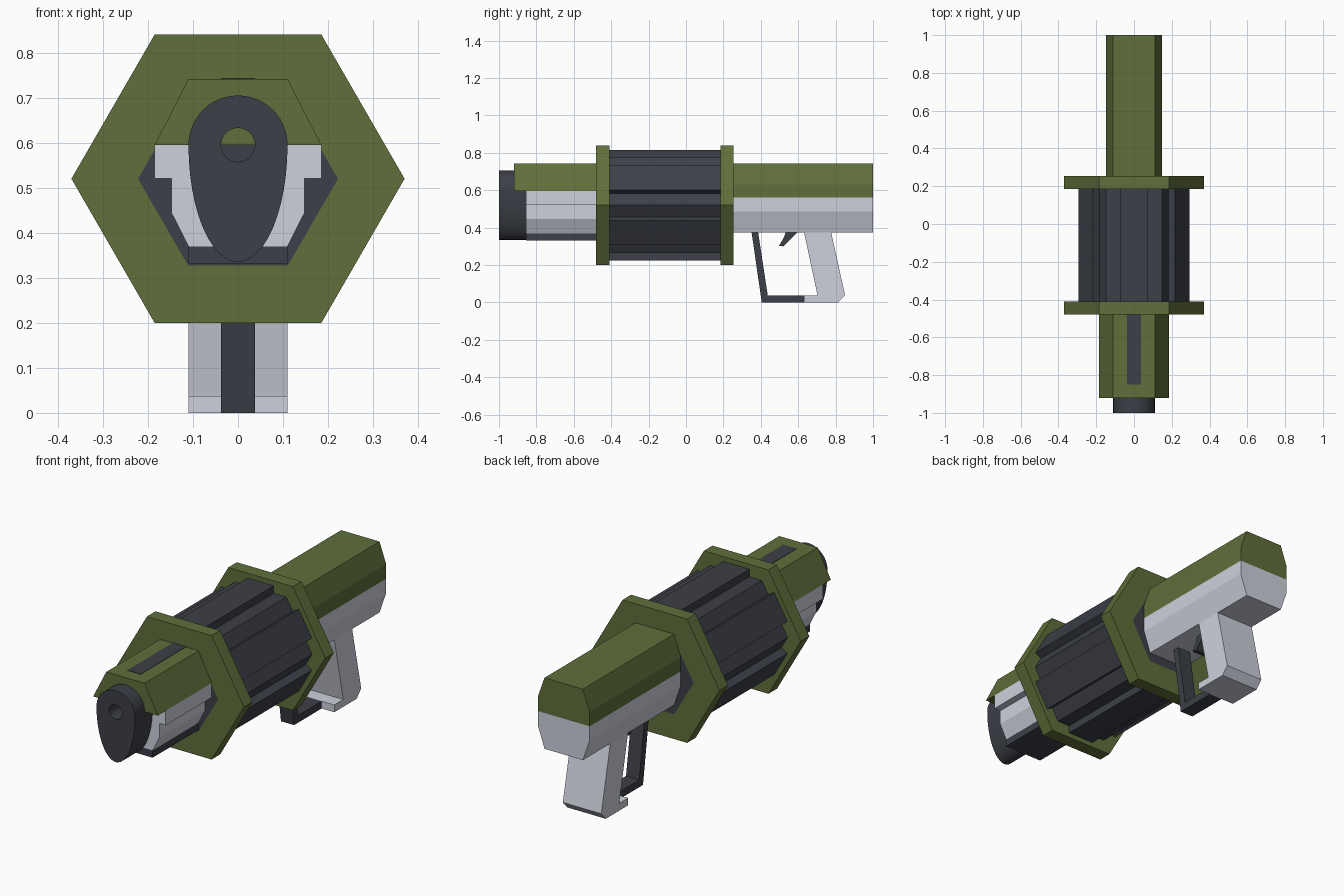
import bpy, bmesh
from math import sin, cos, pi, radians

if "Cube" in bpy.data.objects:
    bpy.data.objects.remove(bpy.data.objects["Cube"])


def material(name, rgb):
    m = bpy.data.materials.new(name)
    m.diffuse_color = (*rgb, 1)
    m.use_nodes = True
    m.node_tree.nodes["Principled BSDF"].inputs["Base Color"].default_value = m.diffuse_color
    return m


GREEN = material("olive", (0.115, 0.156, 0.042))
DARK = material("dark_metal", (0.045, 0.050, 0.063))
PALE = material("pale_metal", (0.62, 0.64, 0.72))
ZC = 0.52  # height of the drum axis


def finish(bm, name, mat):
    bmesh.ops.recalc_face_normals(bm, faces=bm.faces)
    me = bpy.data.meshes.new(name)
    bm.to_mesh(me)
    bm.free()
    ob = bpy.data.objects.new(name, me)
    bpy.context.collection.objects.link(ob)
    me.materials.append(mat)
    return ob


def add_prism(bm, pts, lo, hi, axis):
    """Extrude a 2D outline: (x, z) along y, or (y, z) along x."""
    def place(p, t):
        return (p[0], t, p[1]) if axis == 'y' else (t, p[0], p[1])
    a = [bm.verts.new(place(p, lo)) for p in pts]
    b = [bm.verts.new(place(p, hi)) for p in pts]
    bm.faces.new(a)
    bm.faces.new(b[::-1])
    for i in range(len(pts)):
        j = (i + 1) % len(pts)
        bm.faces.new((a[i], a[j], b[j], b[i]))


def prism(name, pts, lo, hi, mat, axis='y'):
    bm = bmesh.new()
    add_prism(bm, pts, lo, hi, axis)
    return finish(bm, name, mat)


def ring(name, outer, inner, y0, y1, mat):
    """Plate with a hole: outer and inner outlines have equal point counts."""
    bm = bmesh.new()
    loops = [[bm.verts.new((x, y, z)) for x, z in pts]
             for pts, y in ((outer, y0), (outer, y1), (inner, y1), (inner, y0))]
    n = len(outer)
    for k in range(4):
        a, b = loops[k], loops[(k + 1) % 4]
        for i in range(n):
            j = (i + 1) % n
            bm.faces.new((a[i], a[j], b[j], b[i]))
    return finish(bm, name, mat)


def mirrored(half):
    """Complete a right-hand (x, z) outline with its mirror image."""
    return half + [(-x, z) for x, z in reversed(half)]


def hexagon(r):
    return [(r * cos(i * pi / 3), ZC + r * sin(i * pi / 3)) for i in range(6)]


def smooth(ob):
    bpy.ops.object.select_all(action='DESELECT')
    ob.select_set(True)
    bpy.context.view_layer.objects.active = ob
    bpy.ops.object.shade_smooth_by_angle(angle=radians(30))


# Drum: hexagonal core and six raised ribs
prism("drum_core", hexagon(0.295), -0.41, 0.185, DARK)
bm = bmesh.new()
for i in range(6):
    c, s = cos(radians(30 + 60 * i)), sin(radians(30 + 60 * i))
    pts = [(c * r - s * t, ZC + s * r + c * t)
           for r, t in ((0.24, -0.075), (0.295, -0.075), (0.295, 0.075), (0.24, 0.075))]
    add_prism(bm, pts, -0.41, 0.185, 'y')
finish(bm, "drum_ribs", DARK)

# Hexagonal end plates with dark centres
for name, y0, y1 in (("front", -0.48, -0.41), ("rear", 0.185, 0.255)):
    ring(name + "_plate", hexagon(0.37), hexagon(0.222), y0, y1, GREEN)
    prism(name + "_plate_centre", hexagon(0.222), y0, y1, DARK)

# Fore-end: cover, top strip, pale body and dark underside
prism("barrel_cover", mirrored([(0.185, 0.595), (0.11, 0.742)]), -0.92, -0.48, GREEN)
prism("top_strip", mirrored([(0.0375, 0.72), (0.0375, 0.744)]), -0.85, -0.48, DARK)
prism("barrel_body", mirrored([(0.11, 0.37), (0.148, 0.445), (0.148, 0.52),
                               (0.185, 0.52), (0.185, 0.595)]), -0.855, -0.48, PALE)
prism("barrel_underside", mirrored([(0.11, 0.332), (0.11, 0.37)]), -0.855, -0.48, DARK)

# Egg-shaped muzzle with a bore
N = 48
angles = [2 * pi * i / N for i in range(N)]
egg = [(0.11 * cos(a), 0.595 + (0.11 if sin(a) > 0 else 0.26) * sin(a)) for a in angles]
bore = [(0.0375 * cos(a), 0.595 + 0.0375 * sin(a)) for a in angles]
smooth(ring("muzzle", egg, bore, -1.0, -0.855, DARK))
prism("bore_end", bore, -0.90, -0.855, DARK)

# Stock: green upper half, pale lower half
prism("stock_upper", mirrored([(0.148, 0.56), (0.148, 0.635), (0.11, 0.742)]),
      0.255, 1.0, GREEN)
prism("stock_lower", mirrored([(0.11, 0.375), (0.148, 0.485), (0.148, 0.56)]),
      0.255, 1.0, PALE)

# Grip, guard and trigger, drawn from the side
prism("grip", [(0.63, 0.38), (0.775, 0.38), (0.85, 0.04), (0.813, 0), (0.63, 0),
               (0.63, 0.038), (0.703, 0.038)], -0.11, 0.11, PALE, 'x')
prism("trigger_guard", [(0.35, 0.38), (0.385, 0.38), (0.437, 0.038), (0.63, 0.038),
                        (0.63, 0), (0.405, 0)], -0.0375, 0.0375, DARK, 'x')
prism("trigger", [(0.535, 0.38), (0.60, 0.38), (0.522, 0.30), (0.497, 0.302),
                  (0.522, 0.345)], -0.0375, 0.0375, DARK, 'x')
